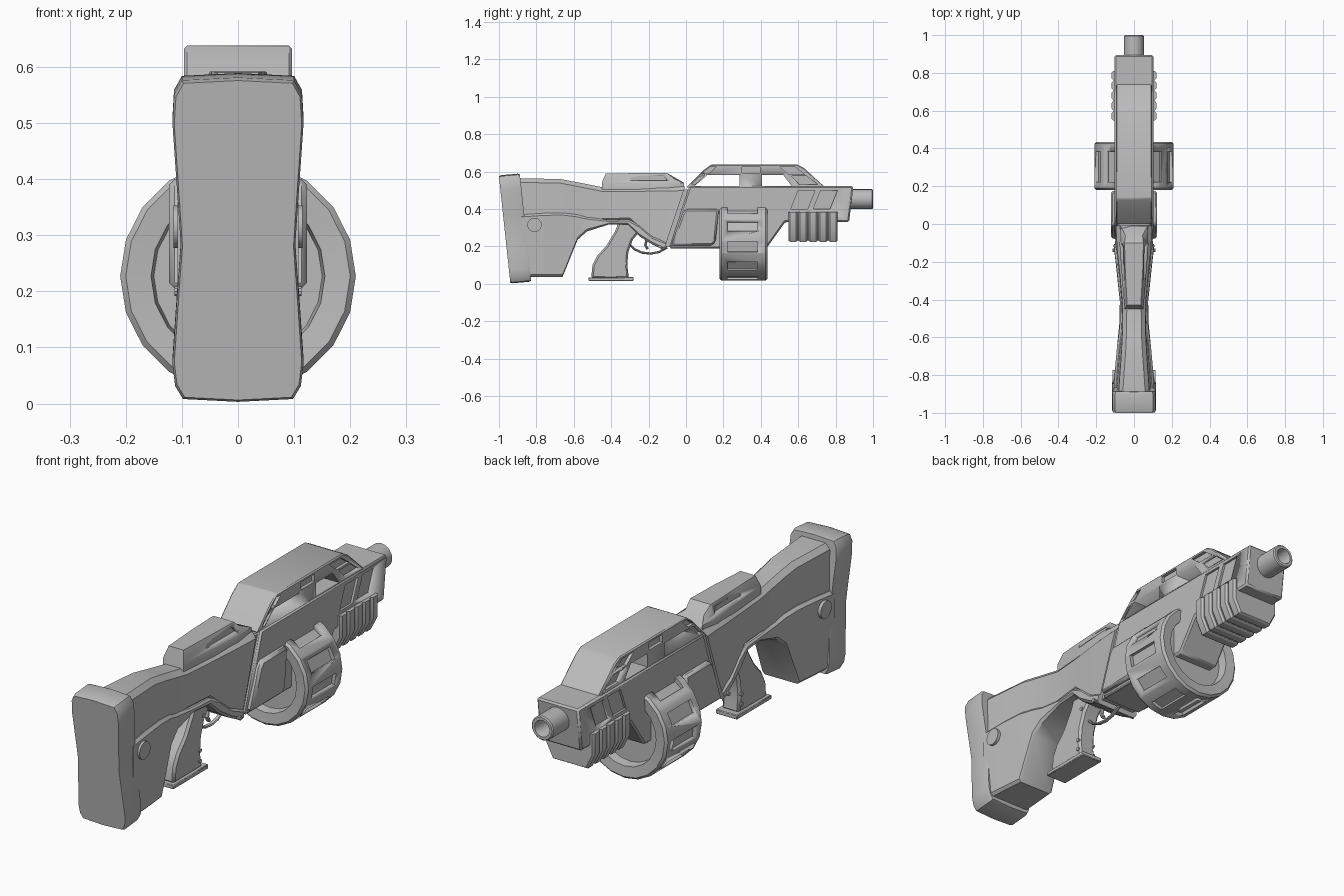
import bpy, bmesh, math
from mathutils import Matrix, Vector

if "Cube" in bpy.data.objects:
    bpy.data.objects.remove(bpy.data.objects["Cube"])

grey = bpy.data.materials.new("plain grey")
grey.diffuse_color = (0.5, 0.5, 0.5, 1)
grey.use_nodes = True
grey.node_tree.nodes["Principled BSDF"].inputs["Base Color"].default_value = grey.diffuse_color


def finish(bm, name, angle=30):
    bmesh.ops.recalc_face_normals(bm, faces=bm.faces)
    me = bpy.data.meshes.new(name)
    bm.to_mesh(me)
    bm.free()
    ob = bpy.data.objects.new(name, me)
    bpy.context.collection.objects.link(ob)
    me.materials.append(grey)
    activate(ob)
    bpy.ops.object.shade_smooth_by_angle(angle=math.radians(angle))
    return ob


def activate(ob):
    bpy.ops.object.select_all(action='DESELECT')
    ob.select_set(True)
    bpy.context.view_layer.objects.active = ob


def loft(name, rings, closed=False, angle=30):
    """Skin a list of equal-length rings; cap the ends unless closed into a loop."""
    bm = bmesh.new()
    vs = [[bm.verts.new(p) for p in r] for r in rings]
    n = len(rings[0])
    pairs = list(zip(vs, vs[1:])) + ([(vs[-1], vs[0])] if closed else [])
    for a, b in pairs:
        for i in range(n):
            j = (i + 1) % n
            bm.faces.new((a[i], a[j], b[j], b[i]))
    if not closed:
        bm.faces.new(vs[0])
        bm.faces.new(vs[-1])
    return finish(bm, name, angle)


def prism(name, pts, x0, x1, bevel=0.0):
    """Extrude a (y, z) side profile from x0 to x1."""
    ob = loft(name, [[(x, y, z) for y, z in pts] for x in (x0, x1)])
    if bevel:
        m = ob.modifiers.new("bevel", 'BEVEL')
        m.width, m.segments, m.limit_method = bevel, 1, 'ANGLE'
        activate(ob)
        bpy.ops.object.modifier_apply(modifier="bevel")
    return ob


def pair(name, pts, x0, x1, bevel=0.0):
    for side, s in (("right", 1), ("left", -1)):
        prism(name + "_" + side, pts, s * x0, s * x1, bevel)


def cut(ob, cutter):
    m = ob.modifiers.new("cut", 'BOOLEAN')
    m.operation, m.solver, m.object = 'DIFFERENCE', 'EXACT', cutter
    activate(ob)
    bpy.ops.object.modifier_apply(modifier="cut")
    bpy.data.objects.remove(cutter)


def recess(ob, pts, x_in, x_out=0.2):
    for s in (1, -1):
        cut(ob, prism("cutter", pts, s * x_in, s * x_out))


def revolve_y(name, prof, cz, n):
    """Spin a closed (radius, y) profile about the y direction at height cz."""
    rings = []
    for i in range(n):
        a = 2 * math.pi * i / n
        rings.append([(r * math.cos(a), y, cz + r * math.sin(a)) for r, y in prof])
    return loft(name, rings, closed=True)


def disc_x(name, y, z, r, x, n=20):
    pts = [(y + r * math.cos(2 * math.pi * i / n), z + r * math.sin(2 * math.pi * i / n)) for i in range(n)]
    return prism(name, pts, -x, x)


def tube(name, pts, r, n=8):
    """Round bar following (y, z) points in the centre plane."""
    rings = []
    for i, (y, z) in enumerate(pts):
        a, b = pts[max(i - 1, 0)], pts[min(i + 1, len(pts) - 1)]
        d = Vector((0, b[0] - a[0], b[1] - a[1])).normalized()
        up = Vector((0, -d.z, d.y))
        rings.append([Vector((0, y, z)) + 1.6 * r * math.cos(t) * Vector((1, 0, 0)) + r * math.sin(t) * up
                      for t in (2 * math.pi * k / n for k in range(n))])
    return loft(name, rings)


# Butt pad: waisted outline, tilted backward
half = [(0, .002), (.098, .007), (.112, .03), (.117, .07), (.108, .2), (.102, .28),
        (.108, .37), (.117, .5), (.114, .55), (.1, .575), (0, .58)]
outline = half + [(-x, z) for x, z in half[-2:0:-1]]
rings = []
for dy, k in ((0, .97), (.012, 1), (.1, 1), (.112, .97)):
    rings.append([(x * k, -1.0 + (.578 - z) * .105 + dy, .29 + (z - .29) * (k + 1) / 2 + .09 * dy) for x, z in outline])
loft("butt_pad", rings, angle=25)


# Stock: narrow upper body and wider lower cladding
def stock(name, stations, ch):
    rings = []
    for i, (y, zb, zt, wb, wt) in enumerate(stations):
        c = min(ch, (zt - zb) * .3)
        h = [(wb - c, zb), (wb, zb + c), (wt, zt - c), (wt - c, zt)]
        ring = h + [(-x, z) for x, z in reversed(h)]
        last = i == len(stations) - 1
        rings.append([(x, -.115 + .333 * (z - .19) if last else y, z) for x, z in ring])
    return loft(name, rings)


stock("stock_upper", [(-.9, .28, .565, .098, .082), (-.67, .3, .56, .08, .066), (-.59, .31, .545, .068, .062),
                      (-.44, .327, .515, .062, .06), (-.3, .33, .515, .076, .072), (-.22, .26, .517, .086, .08),
                      (-.15, .21, .519, .092, .088), (-.1, .19, .52, .1, .096)], .022)
stock("stock_lower", [(-.88, .037, .37, .108, .108), (-.76, .037, .378, .1, .1), (-.66, .037, .38, .091, .091),
                      (-.58, .235, .37, .083, .08), (-.53, .28, .358, .078, .075), (-.41, .318, .34, .075, .073),
                      (-.31, .315, .345, .086, .084), (-.25, .255, .315, .092, .09), (-.18, .21, .255, .1, .098),
                      (-.1, .18, .225, .108, .106)], .012)
disc_x("stock_button", -.81, .315, .038, .115)

# Cheek rest tapering backward, with side recess
rest = loft("cheek_rest", [
    [(w, y, .505), (w, y, .54), (t, y2, z), (-t, y2, z), (-w, y, .54), (-w, y, .505)]
    for y, y2, w, t, z in ((-.45, -.43, .05, .036, .59), (-.25, -.25, .066, .046, .592),
                           (-.11, -.1, .076, .05, .592), (-.01, -.06, .072, .045, .56))])
recess(rest, [(-.3, .553), (-.3, .577), (-.12, .577), (-.1, .553)], .052)

# Receiver and the recessed seam behind it
prism("seam_core", [(-.15, .2), (-.05, .505), (.05, .505), (-.05, .2)], -.086, .086)
receiver = prism("receiver", [(-.09, .19), (.018, .522), (.895, .522), (.872, .33), (.53, .33), (.43, .19)],
                 -.102, .102, .008)
for y in (.56, .68):
    recess(receiver, [(y, .40), (y + .04, .5), (y + .13, .5), (y + .09, .40)], .092)
pair("side_panel", [(-.08, .205), (-.02, .375), (.0, .4), (.175, .4), (.158, .225), (.14, .205)], .09, .123, .01)

# Top handle with through windows and recessed panels
handle = prism("top_handle", [(0, .515), (.09, .605), (.135, .638), (.595, .638), (.63, .62), (.745, .515)],
               -.096, .096, .005)
cut(handle, prism("cutter", [(.045, .523), (.115, .582), (.285, .582), (.285, .523)], -.2, .2))
cut(handle, prism("cutter", [(.405, .523), (.405, .582), (.52, .582), (.565, .523)], -.2, .2))
for p in ([(.03, .531), (.068, .569), (.1, .582), (.05, .531)],
          [(.085, .59), (.125, .624), (.16, .624), (.122, .59)],
          [(.3, .592), (.3, .626), (.395, .626), (.395, .592)],
          [(.5, .625), (.58, .625), (.635, .585), (.55, .585)],
          [(.565, .576), (.645, .576), (.705, .532), (.605, .532)]):
    recess(handle, p, .082)

# Drum magazine with recessed ends and rim slots
drum = revolve_y("drum", [(.0005, .225), (.15, .225), (.155, .185), (.2, .18), (.21, .19),
                          (.21, .425), (.2, .435), (.155, .43), (.15, .39), (.0005, .39)], .227, 20)
for deg in (54, 23, -8, -40, -73):
    for s in (1, -1):
        bm = bmesh.new()
        a = math.radians(deg)
        bmesh.ops.create_cube(bm, size=1, matrix=Matrix.Translation((s * .21 * math.cos(a), .303, .227 + .21 * math.sin(a)))
                              @ Matrix.Rotation(-s * a, 4, 'Y') @ Matrix.Diagonal((.036, .16, .056, 1)))
        cut(drum, finish(bm, "cutter"))

# Barrel with open bore
revolve_y("barrel", [(.053, .85), (.053, .995), (.048, 1), (.036, 1), (.033, .99), (.033, .9), (.0005, .9), (.0005, .85)],
          .453, 24)


# Foregrip: core with repeated ribs
def grip_section(k, y):
    h = [(.085 * k, .305 - .08 * k), (.118 * k, .29), (.118 * k, .385)]
    return [(x, y, z) for x, z in h + [(-x, z) for x, z in reversed(h)]]


loft("foregrip_core", [grip_section(.92, .56), grip_section(.92, .8)])
for i in range(5):
    y = .548 + i * .0535
    loft("foregrip_rib_%d" % (i + 1), [grip_section(.93, y), grip_section(1, y + .009),
                                      grip_section(1, y + .04), grip_section(.93, y + .049)])

# Pistol grip, base plate and pins
prism("pistol_grip", [(-.36, .33), (-.38, .28), (-.425, .205), (-.475, .15), (-.5, .1), (-.507, .03), (-.305, .03),
                      (-.314, .1), (-.308, .17), (-.285, .235), (-.24, .29), (-.24, .33)], -.042, .042, .01)
prism("grip_base", [(-.522, .016), (-.522, .034), (-.28, .036), (-.28, .016)], -.052, .052, .003)
for y, z in ((-.325, .065), (-.325, .11), (-.3, .255)):
    disc_x("grip_pin", y, z, .009, .046, 10)

# Trigger guard and trigger
tube("trigger_guard", [(-.305, .215), (-.275, .185), (-.235, .167), (-.19, .162), (-.145, .17), (-.1, .195)], .006)
tube("trigger", [(-.19, .25), (-.212, .23), (-.217, .207), (-.205, .185)], .007)
disc_x("trigger_pin", -.14, .2, .009, .113, 10)
